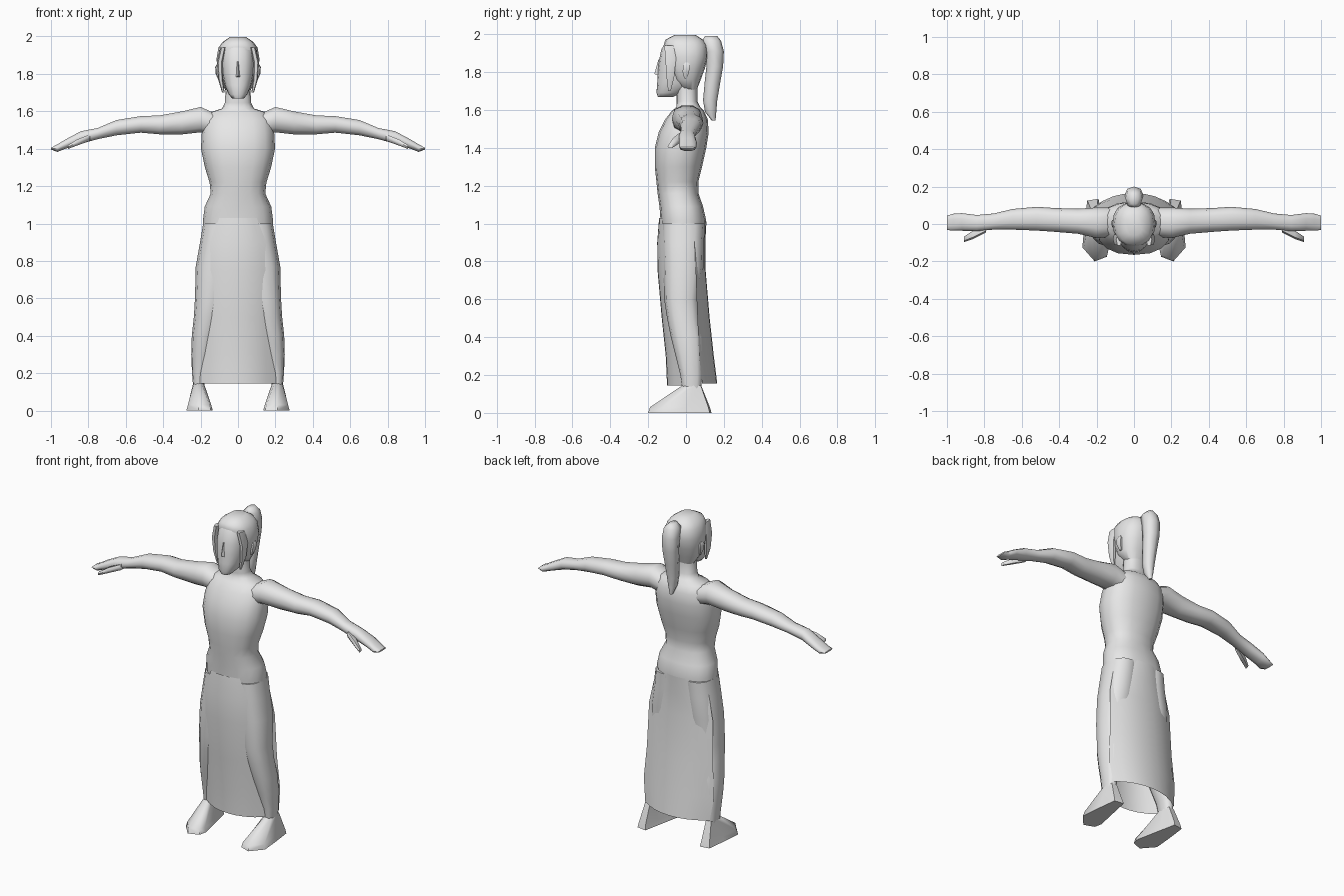
import bpy, bmesh, math

grey = bpy.data.materials.new("plain_grey")
grey.diffuse_color = (0.8, 0.8, 0.8, 1)


def finish(name, bm, angle=60, recalc=True):
    if recalc:
        bmesh.ops.recalc_face_normals(bm, faces=bm.faces)
    me = bpy.data.meshes.new(name)
    bm.to_mesh(me)
    bm.free()
    me.materials.append(grey)
    ob = bpy.data.objects.new(name, me)
    bpy.context.collection.objects.link(ob)
    bpy.ops.object.select_all(action='DESELECT')
    ob.select_set(True)
    bpy.context.view_layer.objects.active = ob
    bpy.ops.object.shade_smooth_by_angle(angle=math.radians(angle))
    return ob


def skin(name, loops, angle=60):
    """Bridge a list of equal point loops and cap both ends."""
    bm = bmesh.new()
    rows = [[bm.verts.new(p) for p in lp] for lp in loops]
    n = len(rows[0])
    for a, b in zip(rows, rows[1:]):
        for i in range(n):
            j = (i + 1) % n
            bm.faces.new((a[i], a[j], b[j], b[i]))
    bm.faces.new(rows[0])
    bm.faces.new(rows[-1])
    return finish(name, bm, angle)


def ring(lo0, hi0, lo1, hi1, n, power=0.85):
    """Rounded section filling a rectangle."""
    pts = []
    for k in range(n):
        t = 2 * math.pi * k / n
        c, s = math.cos(t), math.sin(t)
        u = math.copysign(abs(c) ** power, c)
        v = math.copysign(abs(s) ** power, s)
        pts.append(((lo0 + hi0) / 2 + u * (hi0 - lo0) / 2,
                    (lo1 + hi1) / 2 + v * (hi1 - lo1) / 2))
    return pts


def loft_z(name, rows, n=12, side=1, angle=60):
    # rows: z, x0, x1, y0, y1
    return skin(name, [[(side * x, y, z) for x, y in ring(a, b, c, d, n)]
                       for z, a, b, c, d in rows], angle)


def loft_x(name, rows, n=10, side=1):
    # rows: x, y0, y1, z0, z1
    return skin(name, [[(side * x, y, z) for y, z in ring(a, b, c, d, n)]
                       for x, a, b, c, d in rows])


def body(name, rows, n=16):
    # rows: z, half width, y0, y1
    return loft_z(name, [(z, -w, w, a, b) for z, w, a, b in rows], n)


def panel(name, rows, cols=8):
    # rows: z, half width, y at the middle, y at the side edges
    bm = bmesh.new()
    grid = []
    for z, w, ym, ye in rows:
        ts = [2 * i / cols - 1 for i in range(cols + 1)]
        grid.append([bm.verts.new((w * t, ym + (ye - ym) * abs(t) ** 2.2, z)) for t in ts])
    for a, b in zip(grid, grid[1:]):
        for i in range(cols):
            q = (a[i], b[i], b[i + 1], a[i + 1])
            bm.faces.new(q if rows[0][2] < 0 else q[::-1])
    return finish(name, bm, recalc=False)


# Torso with neck
body("torso", [(0.86, .185, -.12, .085), (0.95, .187, -.13, .098), (1.02, .187, -.135, .106),
               (1.09, .178, -.14, .09), (1.16, .146, -.15, .066), (1.22, .152, -.156, .065),
               (1.30, .177, -.165, .085), (1.40, .198, -.165, .107), (1.48, .194, -.145, .12),
               (1.55, .185, -.11, .115), (1.595, .15, -.075, .095), (1.615, .085, -.05, .075),
               (1.645, .07, -.05, .06), (1.73, .066, -.05, .06)])

# Skirt: a front and a back sheet, open at the sides
panel("front_skirt", [(1.03, .10, -.142, -.125), (.9, .15, -.152, -.115), (.75, .175, -.15, -.10),
                      (.5, .185, -.128, -.07), (.3, .195, -.107, -.04), (.145, .205, -.10, -.02)])
panel("back_skirt", [(1.01, .165, .108, .04), (.9, .195, .102, .045), (.77, .222, .102, .05),
                     (.5, .23, .125, .06), (.3, .245, .147, .07), (.155, .225, .165, .085)])

# Head, nose, hair cap and ponytail
body("face", [(1.668, .03, -.148, -.07), (1.69, .05, -.156, -.02), (1.74, .072, -.152, .05),
              (1.80, .084, -.15, .07), (1.86, .088, -.143, .08), (1.92, .085, -.13, .085),
              (1.955, .07, -.11, .07)])
skin("nose", [[(-.016, -.14, 1.78), (.016, -.14, 1.78), (0, -.167, 1.79)],
              [(-.008, -.135, 1.87), (.008, -.135, 1.87), (0, -.146, 1.865)]])
body("hair_cap", [(1.70, .06, -.02, .055), (1.76, .094, -.075, .078), (1.82, .109, -.10, .10),
                  (1.88, .115, -.107, .115), (1.94, .105, -.118, .112), (1.97, .083, -.11, .092),
                  (1.996, .045, -.06, .05)])
loft_z("ponytail", [(1.99, -.02, .02, .10, .165), (1.965, -.045, .045, .085, .185),
                    (1.91, -.05, .05, .10, .20), (1.83, -.048, .048, .108, .196),
                    (1.74, -.04, .04, .098, .18), (1.65, -.032, .032, .09, .165),
                    (1.59, -.022, .022, .10, .16), (1.545, -.008, .008, .135, .156)], 8)

SOLE = [(.21, -.2), (.276, -.125), (.265, 0), (.25, .125), (.19, .135), (.168, .03), (.135, -.13),
        (.145, -.175)]
ANKLE = [(.215, -.02), (.235, 0), (.24, .04), (.23, .078), (.195, .08), (.182, .045), (.182, .005),
         (.195, -.018)]
INSTEP = [(.21, -.19), (.268, -.12), (.258, 0), (.246, .118), (.194, .126), (.174, .03),
          (.143, -.125), (.152, -.168)]

for tag, s in (("left", 1), ("right", -1)):
    # Arm tapering into a flat hand, plus thumb
    loft_x(tag + "_arm", [(.12, -.07, .09, 1.47, 1.59), (.2, -.075, .088, 1.485, 1.626),
                          (.3, -.052, .082, 1.474, 1.602), (.42, -.042, .085, 1.475, 1.58),
                          (.52, -.035, .092, 1.484, 1.576), (.65, -.03, .08, 1.47, 1.555),
                          (.75, -.03, .056, 1.45, 1.512), (.84, -.038, .048, 1.425, 1.495),
                          (.92, -.036, .058, 1.40, 1.452), (.965, -.036, .055, 1.382, 1.425),
                          (1.0, -.032, .045, 1.395, 1.405)], side=s)
    loft_x(tag + "_thumb", [(.79, -.045, -.005, 1.44, 1.48), (.86, -.08, -.035, 1.415, 1.452),
                            (.91, -.097, -.068, 1.397, 1.42)], n=6, side=s)
    # Leg
    loft_z(tag + "_leg", [(1.0, .01, .186, -.125, .10), (.9, .01, .203, -.125, .095),
                          (.77, .025, .226, -.12, .092), (.6, .06, .23, -.115, .07),
                          (.5, .08, .236, -.10, .075), (.4, .11, .247, -.08, .09),
                          (.3, .135, .25, -.055, .09), (.2, .17, .246, -.03, .086),
                          (.13, .182, .24, -.02, .08)], side=s)
    # Foot, toes turned slightly outwards
    skin(tag + "_foot", [[(s * x, y, z) for x, y in pts] for pts, z in
                         ((SOLE, 0), (INSTEP, .03), (ANKLE, .145))], 50)
    # Ear and the lock of hair framing the face
    loft_z(tag + "_ear", [(1.765, .09, .104, -.01, .005), (1.80, .095, .119, -.02, .018),
                          (1.835, .10, .122, -.018, .025), (1.85, .10, .115, -.005, .015)], 6, s)
    loft_z(tag + "_hair_lock", [(1.94, .065, .095, -.118, -.05), (1.86, .082, .113, -.112, -.05),
                                (1.77, .08, .106, -.105, -.06), (1.70, .072, .085, -.095, -.08)], 6, s)
